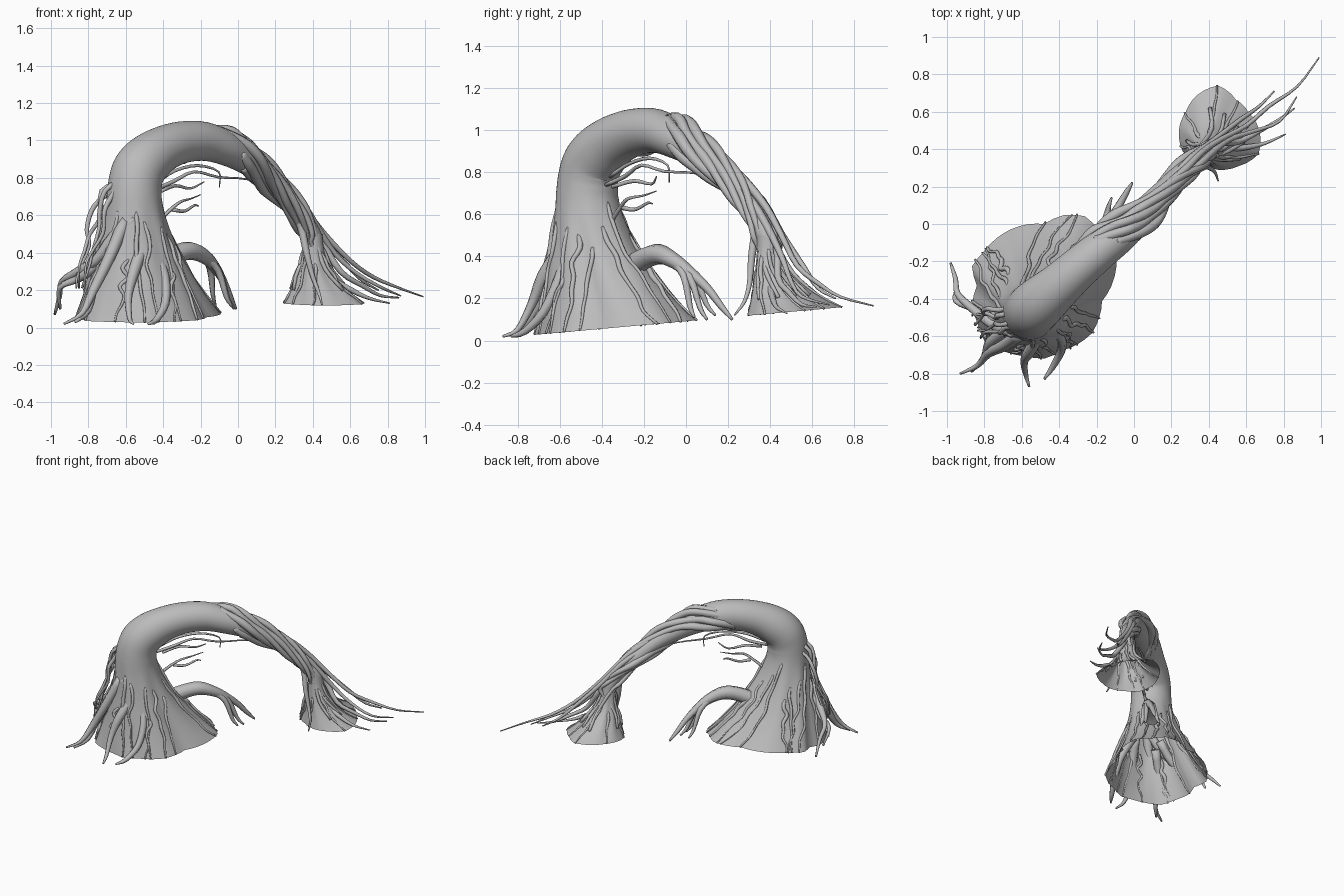
import bpy, math, random
from mathutils import Vector

random.seed(7)
if "Cube" in bpy.data.objects:
    bpy.data.objects.remove(bpy.data.objects["Cube"])

bark = bpy.data.materials.new("grey_bark")
bark.use_nodes = True
grey = (0.5, 0.5, 0.5, 1)
bark.diffuse_color = grey
bark.node_tree.nodes["Principled BSDF"].inputs["Base Color"].default_value = grey


def loft(name, rings, tip=False):
    """Skin a list of equal rings; tip closes both ends."""
    n = len(rings[0])
    verts = [p for ring in rings for p in ring]
    faces = []
    for i in range(len(rings) - 1):
        for j in range(n):
            k = (j + 1) % n
            faces.append((i * n + j, i * n + k, (i + 1) * n + k, (i + 1) * n + j))
    if tip:
        last = len(verts) - n
        faces.append(tuple(reversed(range(n))))
        faces.append(tuple(range(last, last + n)))
    mesh = bpy.data.meshes.new(name)
    mesh.from_pydata([tuple(v) for v in verts], [], faces)
    mesh.materials.append(bark)
    mesh.shade_smooth()
    obj = bpy.data.objects.new(name, mesh)
    bpy.context.collection.objects.link(obj)


def smooth(pts, sub=4):
    """Catmull-Rom through points of any dimension."""
    pts = [Vector(p) for p in pts]
    ext = [pts[0] * 2 - pts[1]] + pts + [pts[-1] * 2 - pts[-2]]
    out = []
    for i in range(1, len(ext) - 2):
        a, b, c, d = ext[i - 1:i + 3]
        for s in range(sub):
            t = s / sub
            out.append((b * 2 + (c - a) * t + (a * 2 - b * 5 + c * 4 - d) * t * t
                        + (b * 3 - a - c * 3 + d) * t ** 3) / 2)
    return out + [pts[-1]]


def frames(pts, side):
    """Tangent-following frames carried along a path."""
    b = Vector(side)
    for i, p in enumerate(pts):
        t = (pts[min(i + 1, len(pts) - 1)] - pts[max(i - 1, 0)]).normalized()
        b = (b - t * b.dot(t)).normalized()
        yield p, b.cross(t), b


def tube_rings(path, sides, side, turn=0.0):
    centres = [p.to_3d() for p in path]
    rings = []
    for (p, a, b), q in zip(frames(centres, side), path):
        angles = [math.tau * j / sides - turn for j in range(sides)]
        rings.append([p + (a * math.cos(f) + b * math.sin(f)) * q[3] for f in angles])
    return rings


def root(name, pts, r0, r1=0.004, wander=0.0):
    """Tapered root or vine with uneven thickness; wander makes it crooked."""
    last = len(pts) - 1
    path = []
    for i, p in enumerate(pts):
        jitter = wander if 0 < i < last else 0
        r = (r0 + (r1 - r0) * (i / last) ** 1.3) * random.uniform(0.88, 1.12)
        path.append((*[c + random.uniform(-jitter, jitter) for c in p], r))
    loft(name, tube_rings(smooth(path, 3), 7, (0.31, 0.5, 0.8)), tip=True)


def ground(y):
    return 0.015 + 0.09 * (y + 0.85)


class Skirt:
    """Flared trunk foot: a round top blending into an irregular outline."""

    def __init__(self, top, radius, base, outline, power):
        self.top, self.radius, self.base = Vector(top), radius, Vector(base)
        self.outline, self.power = outline, power

    def point(self, ang, k, lift=0.0):
        n = len(self.outline)
        f = (ang / math.tau % 1) * n
        i = int(f) % n
        edge = self.outline[i] + (self.outline[(i + 1) % n] - self.outline[i]) * (f % 1)
        w = (1 - k) ** self.power
        r = self.radius + (edge - self.radius) * w + lift
        r += 0.012 * math.sin(ang * 9 + k * 2) * w * k * 3
        c = self.top.to_2d().lerp(self.base, w)
        x, y = c.x + r * math.cos(ang), c.y + r * math.sin(ang)
        return Vector((x, y, ground(y) * (1 - k) + self.top.z * k))

    def rings(self, sides, steps):
        return [[self.point(math.tau * j / sides, i / steps) for j in range(sides)]
                for i in range(steps + 1)]

    def crawler(self, name, ang, start, drift, r):
        """Root that emerges from the flared surface and wanders down it."""
        pts = [self.point(ang, start, -r)]
        for i in range(1, 8):
            wob = random.uniform(-0.11, 0.11) * (1 - i / 9)
            k = start * (1 - i / 7)
            pts.append(self.point(ang + drift * i / 7 + wob, k, r * random.uniform(0, 0.5)))
        root(name, pts, r, r * 0.45)


big = Skirt((-0.555, -0.47, 0.7), 0.147, (-0.48, -0.33),
            [.36, .40, .44, .42, .43, .39, .33, .34, .35, .36, .37, .40,
             .36, .40, .41, .44, .41, .39, .39, .36, .36, .36, .34, .32], 1.5)
small = Skirt((0.4, 0.39, 0.5), 0.052, (0.45, 0.5),
              [.22, .19, .19, .24, .22, .20, .21, .22, .20, .21, .22, .25], 2.3)

# Main trunk: flared foot running straight into the arch
SIDES = 48
arch = smooth([(-.555, -.47, .7, .147), (-.55, -.465, .77, .143), (-.53, -.445, .84, .142),
               (-.48, -.40, .90, .136), (-.40, -.33, .955, .122), (-.3, -.24, .99, .112),
               (-.18, -.14, .995, .104), (-.06, -.05, .955, .09), (.05, .06, .89, .074),
               (.15, .17, .81, .058), (.25, .27, .70, .05), (.34, .34, .59, .048),
               (.4, .39, .48, .05), (.42, .41, .36, .03)])
across = Vector((-0.67, 0.74, 0)).normalized()
turn = math.atan2(-across.x, across.y)
loft("trunk_and_arch", big.rings(SIDES, 12)[:-1] + tube_rings(arch, SIDES, across, turn))

# Far stump
loft("far_stump", small.rings(36, 9))

# Strands emerging from the arch and twisting round its thin half
arch_frames = list(frames([p.to_3d() for p in arch], across))
for i in range(7):
    first = 19 + (i * 5) % 13
    pts = []
    for s in range(first, len(arch) - 3, 2):
        p, a, b = arch_frames[s]
        f = i * 2.4 + (s - first) * (0.17 + 0.02 * (i % 3))
        rise = min(1, 0.72 + (s - first) * 0.07)
        r = arch[s][3] * (rise + 0.2 * math.sin(s * 0.5 + i) * (rise == 1))
        pts.append(p + (a * math.cos(f) + b * math.sin(f)) * r)
    pts += [small.point(f + 0.3, 0.5, 0.004), small.point(f + 0.5, 0.2, 0.004)]
    root("arch_strand", pts, 0.03, 0.01)

# Roots wandering down both feet
for i in range(20):
    big.crawler("foot_root", i * math.tau / 20 + random.uniform(-.1, .1),
                random.uniform(0.4, 0.95), random.uniform(-.5, .5),
                random.uniform(0.009, 0.016))
for i in range(8):
    small.crawler("stump_root", i * 0.8, random.uniform(0.5, 0.9),
                  random.uniform(-.5, .5), random.uniform(0.008, 0.012))

# Heavy roots reaching out in front and to the side of the main foot
for pts in (
    [(-.55, -.6, .58), (-.66, -.58, .49), (-.75, -.53, .37), (-.86, -.45, .29), (-.94, -.37, .25), (-.95, -.29, .17), (-.98, -.21, .07)],
    [(-.66, -.5, .45), (-.78, -.5, .32), (-.87, -.46, .25), (-.95, -.42, .22), (-.95, -.34, .1)],
    [(-.6, -.58, .58), (-.69, -.64, .37), (-.77, -.69, .2), (-.84, -.76, .08), (-.93, -.8, .02)],
    [(-.66, -.55, .4), (-.77, -.63, .24), (-.8, -.72, .1), (-.87, -.79, .03)],
    [(-.5, -.58, .45), (-.55, -.67, .3), (-.58, -.73, .17), (-.58, -.8, .05), (-.56, -.87, .02)],
    [(-.45, -.55, .42), (-.4, -.62, .27), (-.39, -.68, .14), (-.43, -.76, .05), (-.48, -.83, .02)],
):
    root("reaching_root", pts, 0.034, 0.007, 0.01)

# Arched side root that forks down to the ground
root("side_root", [(-.42, -.27, .34), (-.33, -.2, .39), (-.25, -.13, .41), (-.18, -.06, .38),
                   (-.13, .01, .33), (-.08, .1, .25), (-.04, .17, .16), (-.01, .22, .1)], 0.055, 0.006)
for end in ((-.03, .04, .11), (-.02, .1, .1), (-.12, .14, .12)):
    knee = Vector((-.19, -.07, .38))
    tip = Vector(end)
    mid = knee.lerp(tip, 0.45) + Vector((0.01, 0.01, 0.05))
    root("side_root_fork", [(-.27, -.15, .4), knee, mid, knee.lerp(tip, .8), tip], 0.026, 0.006)

# Long roots peeling off the arch and trailing away from the far stump
for pts in (
    [(.16, .2, .84), (.27, .3, .74), (.36, .38, .63), (.47, .46, .5), (.6, .54, .36), (.73, .63, .27), (.86, .74, .2), (.99, .89, .165)],
    [(.2, .24, .78), (.32, .35, .66), (.44, .46, .5), (.56, .55, .35), (.66, .62, .25), (.75, .71, .2)],
    [(.22, .22, .77), (.34, .32, .65), (.42, .39, .53), (.52, .45, .4), (.64, .5, .29), (.77, .55, .21), (.87, .68, .17)],
    [(.36, .36, .58), (.44, .42, .46), (.54, .45, .31), (.66, .48, .22), (.75, .55, .17), (.86, .62, .16)],
    [(.4, .37, .42), (.5, .4, .27), (.6, .4, .2), (.7, .42, .16), (.81, .48, .13)],
    [(.28, .29, .65), (.33, .32, .53), (.37, .32, .4), (.4, .31, .28), (.43, .28, .17), (.45, .23, .12)],
):
    root("trailing_root", pts, 0.022, 0.004, 0.013)

# Loose vines hanging beside the main trunk
for i in range(4):
    x, y = -0.63 - 0.015 * i, -0.55 + 0.04 * i
    pts = [(x + 0.05, y, 0.84 - 0.03 * i)]
    for s in range(1, 7):
        pts.append((x - 0.19 * (s / 6) ** 0.7, y - 0.01 * s, 0.81 - 0.1 * s))
    root("hanging_vine", pts, 0.015, 0.005, 0.025)

# Thin twigs below the arch
for pts in (
    [(-.44, -.38, .74), (-.34, -.29, .78), (-.24, -.21, .83), (-.1, -.1, .81), (.04, .06, .79), (.16, .17, .74)],
    [(-.43, -.36, .78), (-.34, -.27, .84), (-.22, -.18, .86), (-.1, -.08, .83), (-.1, -.08, .75)],
    [(-.43, -.36, .56), (-.36, -.31, .62), (-.31, -.27, .68), (-.25, -.2, .69), (-.2, -.14, .71)],
    [(-.35, -.3, .63), (-.29, -.24, .63), (-.24, -.18, .66), (-.21, -.16, .65)],
    [(-.41, -.35, .73), (-.33, -.25, .76), (-.26, -.16, .75), (-.18, -.14, .78)],
):
    root("twig", pts, 0.011, 0.003, 0.008)
